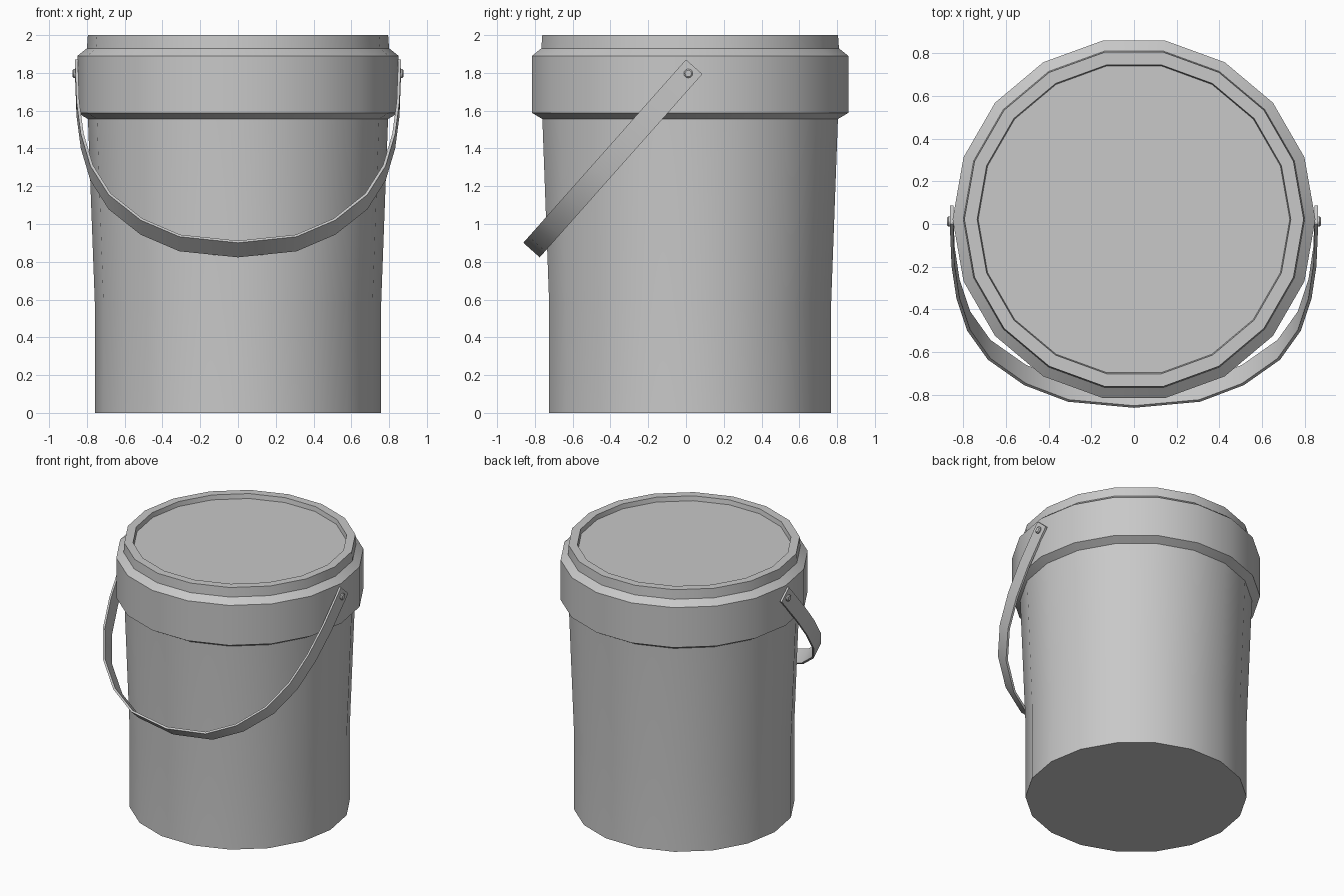
import bpy, bmesh, math
from mathutils import Vector

cube = bpy.data.objects.get("Cube")
if cube:
    bpy.data.objects.remove(cube, do_unlink=True)

SIDES = 18
AXIS_Y = 0.022      # the pail sits slightly behind centre, the handle hangs in front
PIVOT = Vector((0, 0.012, 1.797))

grey = bpy.data.materials.new("grey plastic")
grey.use_nodes = True
colour = (0.58, 0.58, 0.58, 1)
grey.diffuse_color = colour
grey.node_tree.nodes["Principled BSDF"].inputs["Base Color"].default_value = colour


def finish(name, bm):
    bmesh.ops.recalc_face_normals(bm, faces=bm.faces)
    mesh = bpy.data.meshes.new(name)
    bm.to_mesh(mesh)
    bm.free()
    mesh.materials.append(grey)
    obj = bpy.data.objects.new(name, mesh)
    bpy.context.collection.objects.link(obj)
    bpy.ops.object.select_all(action='DESELECT')
    obj.select_set(True)
    bpy.context.view_layer.objects.active = obj
    bpy.ops.object.shade_smooth_by_angle(angle=math.radians(30))
    return obj


def skin(bm, rings):
    """Join closed rings of points into a capped tube."""
    loops = [[bm.verts.new(p) for p in ring] for ring in rings]
    n = len(loops[0])
    for a, b in zip(loops, loops[1:]):
        for i in range(n):
            j = (i + 1) % n
            bm.faces.new((a[i], a[j], b[j], b[i]))
    bm.faces.new(loops[0])
    bm.faces.new(loops[-1])


def lathe(name, profile, sides=SIDES):
    """Turn (radius, height) points about the pail's axis."""
    bm = bmesh.new()
    angles = [math.tau * i / sides for i in range(sides)]
    skin(bm, [[(r * math.cos(a), AXIS_Y + r * math.sin(a), z) for a in angles]
              for r, z in profile])
    return finish(name, bm)


# Pail body: straight foot, then a slight flare
lathe("pail_body", [(0.758, 0), (0.758, 0.58), (0.795, 1.57)])

# Lid: chamfered collar, raised rim and recessed top
lathe("lid", [(0.793, 1.555), (0.85, 1.588), (0.85, 1.89), (0.80, 1.93),
              (0.795, 2.0), (0.735, 2.0), (0.73, 1.965)])

# Handle: flat strap bent round the front; points are (x, distance from pivot)
half = [(0.862, -0.047), (0.862, 0.0), (0.855, 0.25), (0.832, 0.48), (0.782, 0.705),
        (0.685, 0.91), (0.515, 1.09), (0.31, 1.207)]
path = half + [(0, 1.25)] + [(-x, s) for x, s in reversed(half)]
down = Vector((0, -0.664, -0.748))
across = Vector((0, 0.748, -0.664)) * 0.058
thickness = 0.015

rings = []
for i, (x, s) in enumerate(path):
    before, after = path[max(i - 1, 0)], path[min(i + 1, len(path) - 1)]
    tangent = Vector((after[0] - before[0], after[1] - before[1])).normalized()
    outer = PIVOT + Vector((x, 0, 0)) + down * s
    inner = outer + (Vector((tangent.y, 0, 0)) * -1 + down * tangent.x) * thickness * -1
    # keep the inner side towards the pail
    if (inner - outer).dot(Vector((-x, 0, 0)) - down * s) < 0:
        inner = outer * 2 - inner
    rings.append([outer - across, outer + across, inner + across, inner - across])
bm = bmesh.new()
skin(bm, rings)
finish("handle", bm)

# Rivets: small domed pins through the strap ends
for name, side in (("left_rivet", 1), ("right_rivet", -1)):
    bm = bmesh.new()
    turns = [math.tau * i / 12 for i in range(12)]
    skin(bm, [[PIVOT + Vector((side * x, r * math.cos(a), r * math.sin(a))) for a in turns]
              for x, r in ((0.82, 0.024), (0.870, 0.024), (0.876, 0.017))])
    finish(name, bm)
